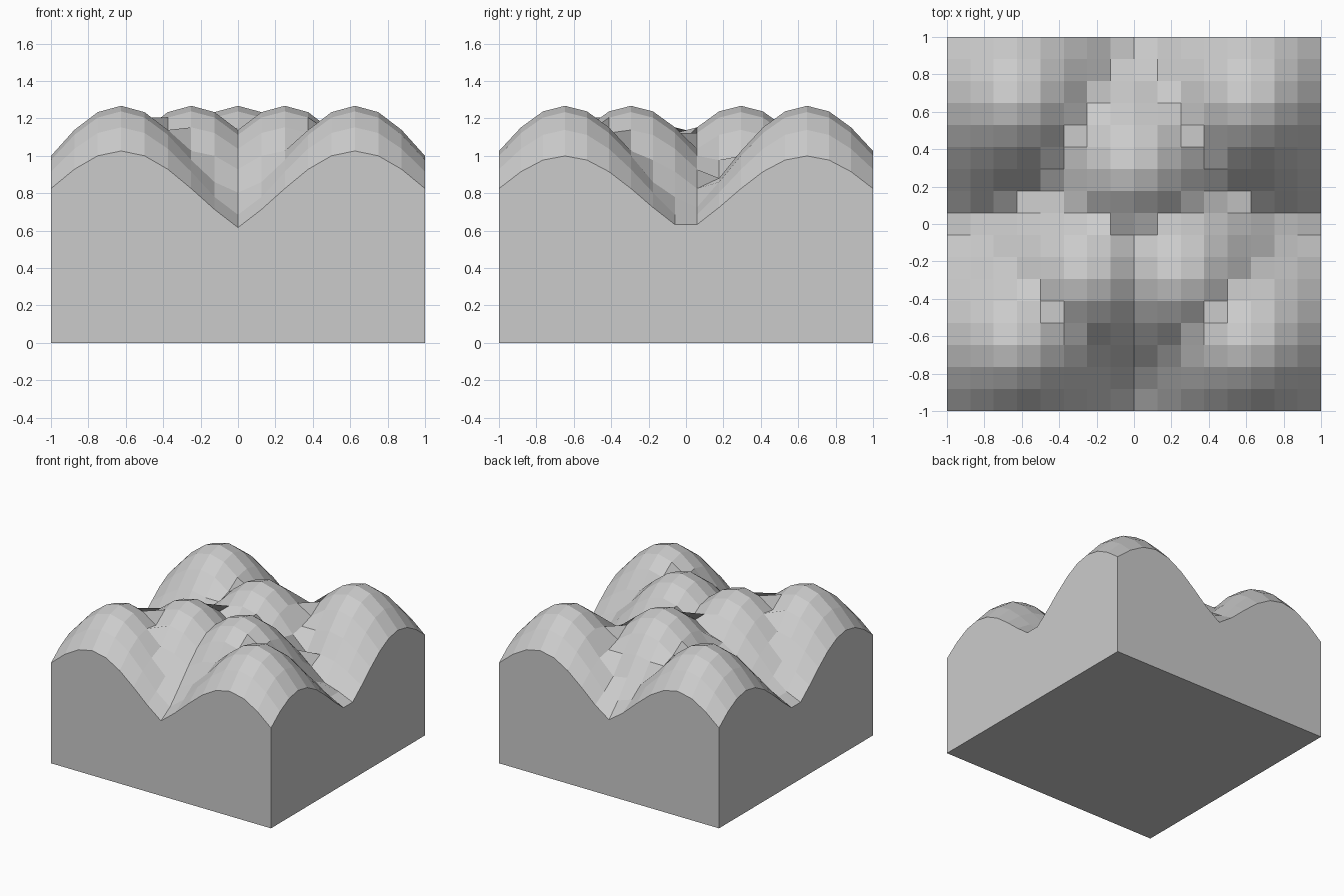
import bpy, bmesh
from math import cos, hypot

if "Cube" in bpy.data.objects:
    bpy.data.objects.remove(bpy.data.objects["Cube"])

NX, NY = 16, 17          # grid cells across and deep
PEAK, RISE, FALLOFF = 1.267, 0.36, 3.5

# Hill centres: four near the corners, two in front of the middle, one behind
hills = [(sx * 0.625, sy * 11 / 17) for sx in (-1, 1) for sy in (-1, 1)]
hills += [(-0.25, -5 / 17), (0.25, -5 / 17), (0, 5 / 17)]


def height(x, y):
    """Rounded falloff from the nearest hill top."""
    d = min(hypot(x - hx, y - hy) for hx, hy in hills)
    return PEAK - RISE * (1 - cos(FALLOFF * d))


# Hilly top surface
bm = bmesh.new()
grid = [[bm.verts.new((-1 + 2 * i / NX, -1 + 2 * j / NY, 0)) for i in range(NX + 1)]
        for j in range(NY + 1)]
for j in range(NY):
    for i in range(NX):
        bm.faces.new((grid[j][i], grid[j][i + 1], grid[j + 1][i + 1], grid[j + 1][i]))
for v in bm.verts:
    v.co.z = height(v.co.x, v.co.y)

# Side walls dropped to the ground, then the flat underside
rim = [e for e in bm.edges if e.is_boundary]
skirt = bmesh.ops.extrude_edge_only(bm, edges=rim)["geom"]
for v in skirt:
    if isinstance(v, bmesh.types.BMVert):
        v.co.z = 0
bmesh.ops.contextual_create(bm, geom=[e for e in bm.edges if e.is_boundary])
bmesh.ops.recalc_face_normals(bm, faces=bm.faces)

mesh = bpy.data.meshes.new("hilly_terrain_block")
bm.to_mesh(mesh)
bm.free()
bpy.context.collection.objects.link(bpy.data.objects.new("hilly_terrain_block", mesh))
